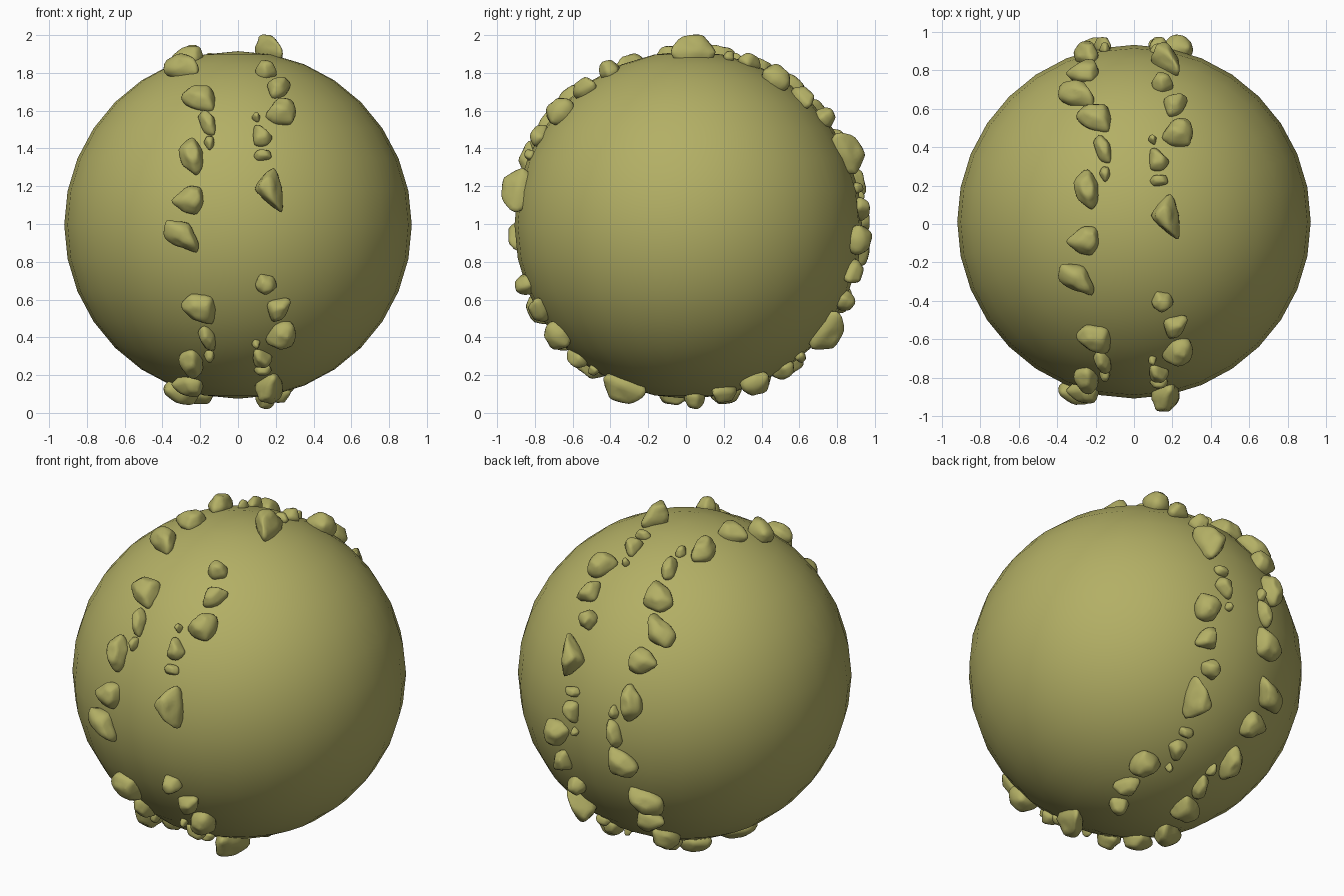
import bpy, bmesh, math, random
from mathutils import Vector, Matrix, noise

if "Cube" in bpy.data.objects:
    bpy.data.objects.remove(bpy.data.objects["Cube"])

random.seed(4)
CY, CZ, R = 0.012, 0.995, 0.92

mat = bpy.data.materials.new("olive_stone")
mat.diffuse_color = (0.45, 0.43, 0.13, 1)
mat.use_nodes = True
mat.node_tree.nodes["Principled BSDF"].inputs["Base Color"].default_value = mat.diffuse_color

# Main ball
bpy.ops.mesh.primitive_uv_sphere_add(segments=32, ring_count=16, radius=R, location=(0, CY, CZ))
ball = bpy.context.object
ball.name = "ball"
ball.data.materials.append(mat)
bpy.ops.object.shade_smooth()


def rock_mesh(name, outline, half, lean):
    """Rock from its outline (x across, y along the band): hull, then softened."""
    cx = sum(p[0] for p in outline) / len(outline)
    cy = sum(p[1] for p in outline) / len(outline)
    bm = bmesh.new()
    for level, scale, shift in ((-1, 0.75, 0), (-0.1, 1.06, 0), (1, 0.55, lean)):
        for x, y in outline:
            k = scale * random.uniform(0.95, 1.05)
            h = half * level * (random.uniform(0.8, 1.1) if level > 0 else 1)
            bm.verts.new((cx + shift + (x - cx) * k, cy + (y - cy) * k, h))
    hull = bmesh.ops.convex_hull(bm, input=bm.verts)
    loose = [v for v in bm.verts if not v.link_faces]
    bmesh.ops.delete(bm, geom=loose, context='VERTS')
    bmesh.ops.subdivide_edges(bm, edges=bm.edges, cuts=3, use_grid_fill=True)
    for _ in range(3):
        bmesh.ops.smooth_vert(bm, verts=bm.verts, factor=0.5,
                              use_axis_x=True, use_axis_y=True, use_axis_z=True)
    for v in bm.verts:
        v.co += noise.noise_vector(v.co * 22 + Vector((half * 90, cx * 50, 0))) * half * 0.1
    bmesh.ops.recalc_face_normals(bm, faces=bm.faces)
    for f in bm.faces:
        f.smooth = True
    me = bpy.data.meshes.new(name)
    bm.to_mesh(me)
    bm.free()
    me.materials.append(mat)
    return me


def rock_band(name, rocks, starts, stretches):
    """Repeat a run of rocks round the ball; angle 0 is the front, 90 the top."""
    for i, (offset, radius, half, lean, outline) in enumerate(rocks):
        me = rock_mesh(f"{name}_rock_{i}", outline, half, lean)
        for j, (start, stretch) in enumerate(zip(starts, stretches)):
            a = math.radians(start + offset * stretch)
            out = Vector((0, -math.cos(a), math.sin(a)))
            along = Vector((0, math.sin(a), math.cos(a)))
            m = Matrix((Vector((1, 0, 0)), along, out)).transposed().to_4x4()
            m.translation = Vector((0, CY, CZ)) + out * radius
            ob = bpy.data.objects.new(f"{name}_rock_{i}_{j}", me)
            ob.matrix_world = m
            bpy.context.collection.objects.link(ob)


# Right band: angle offset, radius, half height, top lean, outline
right = [
    (0, .928, .075, -.025, [(.08, .01), (.14, .06), (.19, .15), (.24, .03), (.24, -.12), (.18, -.08)]),
    (12.5, .917, .03, 0, [(.08, 0), (.1, .03), (.17, .03), (.18, -.02), (.1, -.03)]),
    (19.5, .922, .045, 0, [(.08, -.06), (.08, .06), (.11, .07), (.19, 0), (.16, -.06)]),
    (26.5, .92, .028, 0, [(.07, 0), (.085, .03), (.12, .02), (.11, -.03)]),
    (30, .912, .062, 0, [(.135, -.04), (.2, -.08), (.29, -.08), (.315, 0), (.29, .08), (.2, .08)]),
    (41, .912, .052, 0, [(.14, .05), (.21, .05), (.29, .07), (.25, -.05), (.18, -.08)]),
    (51, .92, .052, 0, [(.085, 0), (.12, .06), (.19, .04), (.21, -.02), (.15, -.065), (.1, -.04)]),
]
rock_band("right", right, (11, 91, 155, 217, 291), (1.02, 1, 1, 1, .96))

# Left band
left = [
    (0, .892, .062, .02, [(-.4, 0), (-.385, .09), (-.26, .08), (-.21, -.04), (-.21, -.09), (-.33, -.05)]),
    (12, .9, .055, .01, [(-.36, 0), (-.27, .09), (-.2, .08), (-.175, 0), (-.22, -.075), (-.3, -.05)]),
    (28.5, .905, .06, 0, [(-.325, .03), (-.24, .11), (-.185, .03), (-.185, -.07), (-.22, -.12), (-.29, -.07)]),
    (32.5, .912, .032, 0, [(-.185, 0), (-.165, .045), (-.13, .04), (-.125, -.01), (-.15, -.045)]),
    (40.5, .915, .045, 0, [(-.22, .04), (-.18, .09), (-.12, .03), (-.12, -.09), (-.18, -.06)]),
    (51, .912, .058, 0, [(-.31, .02), (-.26, .1), (-.14, .09), (-.115, .02), (-.13, -.09), (-.24, -.06)]),
]
rock_band("left", left, (-4, 70, 138, 206, 275), (1, 1.1, 1, 1, 1.08))
